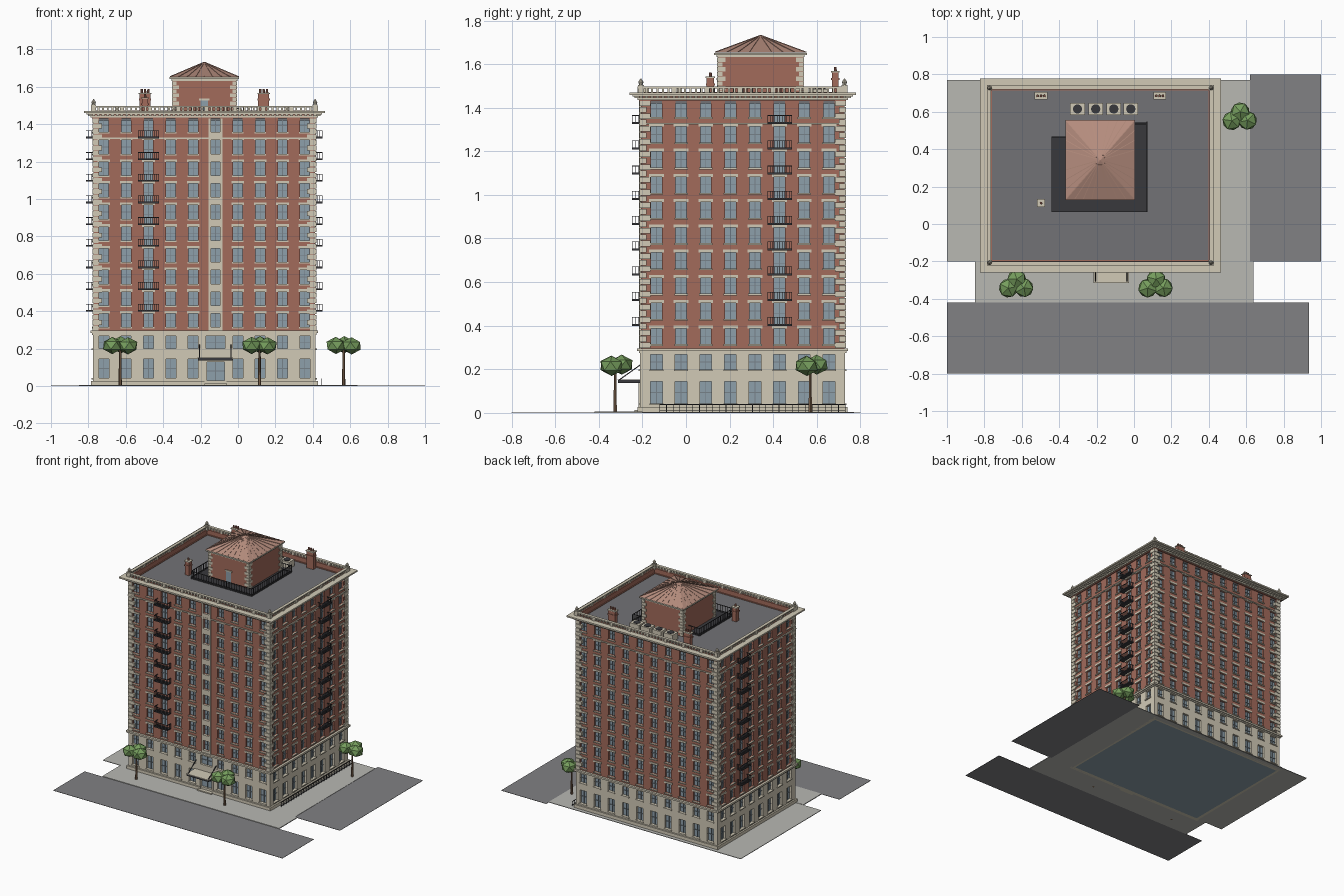
import bpy, bmesh, math, random
from mathutils import Matrix, Vector

if "Cube" in bpy.data.objects:
    bpy.data.objects.remove(bpy.data.objects["Cube"])

random.seed(4)
COL = dict(brick=(.36, .145, .105), stone=(.64, .59, .47), glass=(.27, .35, .41), bar=(.18, .22, .25),
           road=(.22, .22, .23), walk=(.48, .48, .45), deck=(.17, .17, .18), iron=(.04, .04, .045),
           leaf=(.18, .34, .11), bark=(.2, .12, .07), tile=(.47, .27, .21))
MATS = {}
for k, c in COL.items():
    MATS[k] = bpy.data.materials.new(k)
    MATS[k].diffuse_color = (*c, 1)
I = Matrix.Identity(4)
parts = {}


def add(part, mat, verts, faces, M=I):
    vs, fs, _ = parts.setdefault(part, ([], [], mat))
    n = len(vs)
    vs += [tuple(M @ Vector(v)) for v in verts]
    fs += [tuple(n + i for i in f) for f in faces]


CUBE = [(0, 1, 3, 2), (4, 6, 7, 5), (0, 4, 5, 1), (2, 3, 7, 6), (0, 2, 6, 4), (1, 5, 7, 3)]


def box(part, mat, x0, x1, y0, y1, z0, z1, M=I):
    add(part, mat, [(x, y, z) for x in (x0, x1) for y in (y0, y1) for z in (z0, z1)], CUBE, M)


def bar(part, mat, p, q, t):
    p, q = Vector(p), Vector(q)
    M = Matrix.Translation(p) @ (q - p).to_track_quat('Z', 'Y').to_matrix().to_4x4()
    box(part, mat, -t, t, -t, t, 0, (q - p).length, M)


def cyl(part, mat, x, y, z0, z1, r0, r1, n=8):
    vs = [(x + r * math.cos(math.tau * i / n), y + r * math.sin(math.tau * i / n), z)
          for r, z in ((r0, z0), (r1, z1)) for i in range(n)]
    fs = [(i, (i + 1) % n, n + (i + 1) % n, n + i) for i in range(n)]
    add(part, mat, vs, fs + [tuple(range(n))[::-1], tuple(range(n, 2 * n))])


def rail(part, mat, x0, y0, x1, y1, z, h, n, t=.002, M=I, low=.006):
    for zz in (z + low, z + h - t * 2):
        box(part, mat, x0 - t, x1 + t, y0 - t, y1 + t, zz, zz + t * 2, M)
    for i in range(n + 1):
        x, y = x0 + (x1 - x0) * i / n, y0 + (y1 - y0) * i / n
        box(part, mat, x - t * .7, x + t * .7, y - t * .7, y + t * .7, z, z + h - t, M)


def quoins(part, x0, x1, y0, y1, z0, z1, n, a, b, out):
    h = (z1 - z0) / n
    for i in range(n):
        la, lb = (a, b) if i % 2 else (b, a)
        for cx, sx in ((x0, 1), (x1, -1)):
            for cy, sy in ((y0, 1), (y1, -1)):
                xs = sorted((cx - sx * out, cx + sx * la))
                ys = sorted((cy - sy * out, cy + sy * lb))
                box(part, 'stone', *xs, *ys, z0 + i * h, z0 + (i + .88) * h)


def wall(part, mat, half, cols, z0, z1, out, M):
    # piers between window columns, spandrels between openings
    edges = [-half - out] + [e for u, w, _ in cols for e in (u - w / 2, u + w / 2)] + [half + out]
    for a, b in zip(edges[::2], edges[1::2]):
        box(part, mat, a, b, -out, .014, z0, z1, M)
    for u, w, ops in cols:
        zs = [z0] + [z for o in ops for z in o] + [z1]
        for a, b in zip(zs[::2], zs[1::2]):
            if b - a > .001:
                box(part, mat, u - w / 2, u + w / 2, -out, .014, a, b, M)
        for a, b in ops:
            box('window_bars', 'bar', u - .002, u + .002, .008, .015, a, b, M)
            zm = (a + b) / 2
            box('window_bars', 'bar', u - w / 2, u + w / 2, .009, .015, zm - .002, zm + .002, M)


CX, CY, HX, HY = -.18, .26, .592, .467
X0, X1, Y0, Y1 = CX - HX, CX + HX, CY - HY, CY + HY
STEP = .1158

# ground
box('front_road', 'road', -1, .935, -.8, -.42, 0, .002)
box('side_road', 'road', .62, 1, -.2, .8, 0, .002)
box('front_sidewalk', 'walk', -.85, .64, -.42, -.2, 0, .006)
box('left_sidewalk', 'walk', -1, X0, -.2, .77, 0, .004)
box('right_sidewalk', 'walk', X1, .62, -.2, .77, 0, .004)
box('back_sidewalk', 'walk', X0, X1, Y1, .77, 0, .004)

# glass core seen through wall openings, and roof deck
box('glass_core', 'glass', X0 + .014, X1 - .014, Y0 + .014, Y1 - .014, 0, 1.425)
box('roof_deck', 'deck', X0 + .005, X1 - .005, Y0 + .005, Y1 - .005, 1.42, 1.435)

# four facades; local x runs along the wall, local -y points outward
SIDES = [(0, HX, HY, 10, .1194, 2), (1, HY, HX, 8, .113, 5), (2, HX, HY, 10, .1194, -1), (3, HY, HX, 8, .113, 2)]
for s, half, dist, n, pitch, balc in SIDES:
    M = Matrix.Translation((CX, CY, 0)) @ Matrix.Rotation(s * math.pi / 2, 4, 'Z') @ Matrix.Translation((0, -dist, 0))
    us = [(i - (n - 1) / 2) * pitch for i in range(n)]
    upper, lower = [], []
    for i, u in enumerate(us):
        ops = []
        for f in range(10):
            a = .315 + f * STEP
            b = a + .073
            door = i == balc and f > 0
            if door:
                a -= .025
            ops.append((a, b))
            box('window_lintels', 'stone', u - .034, u + .034, -.005, .002, b, b + .014, M)
            if not door:
                box('window_sills', 'stone', u - .031, u + .031, -.008, .002, a - .008, a, M)
            else:
                # iron balcony
                z = a - .008
                box('balcony_floors', 'iron', u - .056, u + .056, -.04, .002, z, z + .006, M)
                rail('balcony_railings', 'iron', u - .055, -.038, u + .055, -.038, z, .042, 10, .0016, M)
                for e in (-.055, .055):
                    rail('balcony_railings', 'iron', u + e, -.038, u + e, 0, z, .042, 3, .0016, M)
        upper.append((u, .05, ops))
        entry = s == 0 and i == 5
        lower.append((u, .1 if entry else .054, [(.03, .13) if entry else (.043, .145), (.2, .268)]))
        for a in (.043, .2):
            if not entry:
                box('base_sills', 'stone', u - .032, u + .032, -.01, .002, a - .007, a, M)
    wall('brick_walls', 'brick', half, upper, .285, 1.44, 0, M)
    wall('stone_base', 'stone', half, lower, 0, .285, .003, M)

    # mouldings wrapping the building: (name, material, z0, z1, outset, inset)
    for nm, mt, z0, z1, o, d in [('plinth', 'stone', 0, .028, .015, 0), ('base_belt', 'stone', .283, .296, .017, 0),
                                 ('base_belt', 'stone', .274, .283, .009, 0),
                                 ('upper_belt', 'stone', 1.322, 1.329, .008, 0),
                                 ('cornice', 'stone', 1.436, 1.446, .016, .005),
                                 ('cornice', 'stone', 1.452, 1.459, .038, .005),
                                 ('cornice', 'stone', 1.459, 1.470, .052, .005),
                                 ('parapet', 'brick', 1.43, 1.473, .008, .008),
                                 ('balustrade', 'stone', 1.489, 1.497, .015, .007)]:
        e = half + o
        if nm == 'plinth' and s == 0:
            box(nm, mt, -e, us[5] - .055, -o, d, z0, z1, M)
            box(nm, mt, us[5] + .055, e, -o, d, z0, z1, M)
        else:
            box(nm, mt, -e, e, -o, d, z0, z1, M)
    nd = int(half * 2 / .025)
    for i in range(nd + 1):
        u = -half + 2 * half * i / nd
        box('dentils', 'stone', u - .007, u + .007, -.03, .002, 1.444, 1.453, M)
        w = .011 if i % 6 == 0 else .005
        box('balustrade', 'stone', u - w, u + w, -.004 - w, -.004 + w, 1.47, 1.492, M)

    # stone bay above the entrance
    if s == 0:
        u = us[5]
        for e in (-1, 1):
            xs = sorted((u + e * .025, u + e * .038))
            box('stone_bay', 'stone', *xs, -.008, .002, .29, 1.44, M)
        for f in range(11):
            b = .315 + f * STEP
            box('stone_bay', 'stone', u - .03, u + .03, -.006, .012, max(.29, b - .0428), min(b, 1.44), M)

# corner quoins and roof corner finials
quoins('corner_quoins', X0, X1, Y0, Y1, .297, 1.436, 39, .044, .026, .007)
for x in (X0, X1):
    for y in (Y0, Y1):
        box('corner_posts', 'stone', x - .014, x + .014, y - .014, y + .014, 1.465, 1.505)
        cyl('corner_finials', 'stone', x, y, 1.505, 1.518, .008, .012)
        cyl('corner_finials', 'stone', x, y, 1.518, 1.535, .012, .001)

# entrance canopy, door frame and hanging rods
box('canopy', 'iron', -.214, -.03, -.312, Y0, .138, .15)
box('canopy_trim', 'stone', -.217, -.027, -.315, Y0, .15, .154)
for x in (-.207, -.037):
    bar('canopy_rods', 'iron', (x, -.308, .15), (x, Y0, .222), .0025)
for x in (-.173, -.067):
    box('door_frame', 'stone', x - .006, x + .006, Y0 - .01, Y0, 0, .136)
box('entrance_step', 'stone', -.18, -.06, Y0 - .03, Y0, 0, .014)

# side fence along the right sidewalk
rail('side_fence', 'iron', .448, -.12, .448, .73, .004, .036, 28, .002)

# penthouse
PX0, PX1, PY0, PY1 = -.35, -.01, .147, .538
box('penthouse_walls', 'brick', PX0, PX1, PY0, PY1, 1.435, 1.645)
quoins('penthouse_quoins', PX0, PX1, PY0, PY1, 1.436, 1.632, 9, .034, .02, .004)
box('penthouse_door', 'glass', -.2, -.16, PY0 - .004, PY0 + .002, 1.437, 1.528)
box('penthouse_lintel', 'stone', -.208, -.152, PY0 - .006, PY0 + .002, 1.528, 1.537)
box('penthouse_eave', 'stone', PX0 - .006, PX1 + .006, PY0 - .006, PY1 + .006, 1.632, 1.645)
rx0, rx1, ry0, ry1, rz = -.366, .006, .129, .556, 1.653
box('penthouse_eave', 'stone', rx0, rx1, ry0, ry1, 1.642, rz - .001)
apex = Vector((-.18, .3425, 1.732))
corners = [(rx0, ry0, rz), (rx1, ry0, rz), (rx1, ry1, rz), (rx0, ry1, rz)]
add('penthouse_roof', 'tile', corners + [tuple(apex)], [(0, 1, 4), (1, 2, 4), (2, 3, 4), (3, 0, 4), (3, 2, 1, 0)])
for i in range(4):
    a, b = Vector(corners[i]), Vector(corners[(i + 1) % 4])
    for k in range(8):
        p = a.lerp(b, k / 8)
        bar('roof_ribs', 'tile', p.lerp(apex, .02), p.lerp(apex, 1 if k == 0 else .88), .002)

# terrace around the penthouse with iron railing
box('terrace', 'iron', -.44, -.05, .065, .465, 1.435, 1.441)
box('terrace', 'iron', -.05, .07, .065, .545, 1.435, 1.441)
for x0, y0, x1, y1, n in [(-.44, .065, .07, .065, 24), (.07, .065, .07, .545, 22), (-.44, .065, -.44, .465, 19),
                          (-.44, .465, PX0, .465, 4), (PX1, .535, .07, .535, 4)]:
    rail('terrace_railing', 'iron', x0, y0, x1, y1, 1.44, .055, n, .002)

# rooftop cooling units
for x in (-.302, -.205, -.108, -.017):
    box('cooling_units', 'stone', x - .039, x + .039, .583, .648, 1.435, 1.485)
    cyl('cooling_fans', 'iron', x, .615, 1.484, 1.488, .025, .025, 12)

# chimneys with caps and pots
for x, y, w, d, h, pots in [(-.497, .685, .029, .015, 1.562, 3), (.137, .685, .029, .015, 1.562, 3),
                            (-.497, .112, .017, .017, 1.537, 1)]:
    box('chimneys', 'brick', x - w, x + w, y - d, y + d, 1.435, h)
    box('chimney_bands', 'brick', x - w - .004, x + w + .004, y - d - .004, y + d + .004, h - .035, h - .025)
    box('chimney_caps', 'stone', x - w - .005, x + w + .005, y - d - .005, y + d + .005, h, h + .006)
    for i in range(pots):
        px = x + (i - (pots - 1) / 2) * .018
        cyl('chimney_pots', 'brick', px, y, h + .005, h + .025, .007, .006)

# street trees: three low-poly lobes on a thin trunk
for tx, ty in [(-.63, -.325), (.115, -.325), (.565, .57)]:
    cyl('tree_trunks', 'bark', tx, ty, 0, .2, .009, .006, 6)
    for dx, dy, dz in [(-.042, -.018, 0), (.003, .03, .004), (.042, -.016, -.002)]:
        bm = bmesh.new()
        bmesh.ops.create_icosphere(bm, subdivisions=1, radius=.056)
        bm.verts.ensure_lookup_table()
        M = (Matrix.Translation((tx + dx, ty + dy, .217 + dz)) @ Matrix.Diagonal((1, 1, .82, 1))
             @ Matrix.Rotation(random.random() * 6, 4, 'Z'))
        add('tree_crowns', 'leaf', [v.co.copy() for v in bm.verts], [[v.index for v in f.verts] for f in bm.faces], M)
        bm.free()

# turn collected geometry into objects
for name, (vs, fs, mat) in parts.items():
    me = bpy.data.meshes.new(name)
    me.from_pydata(vs, [], fs)
    me.materials.append(MATS[mat])
    me.update()
    bpy.context.collection.objects.link(bpy.data.objects.new(name, me))

for m in bpy.data.materials:
    if m.users and not m.is_grease_pencil:
        m.use_nodes = True
        m.node_tree.nodes["Principled BSDF"].inputs["Base Color"].default_value = m.diffuse_color
